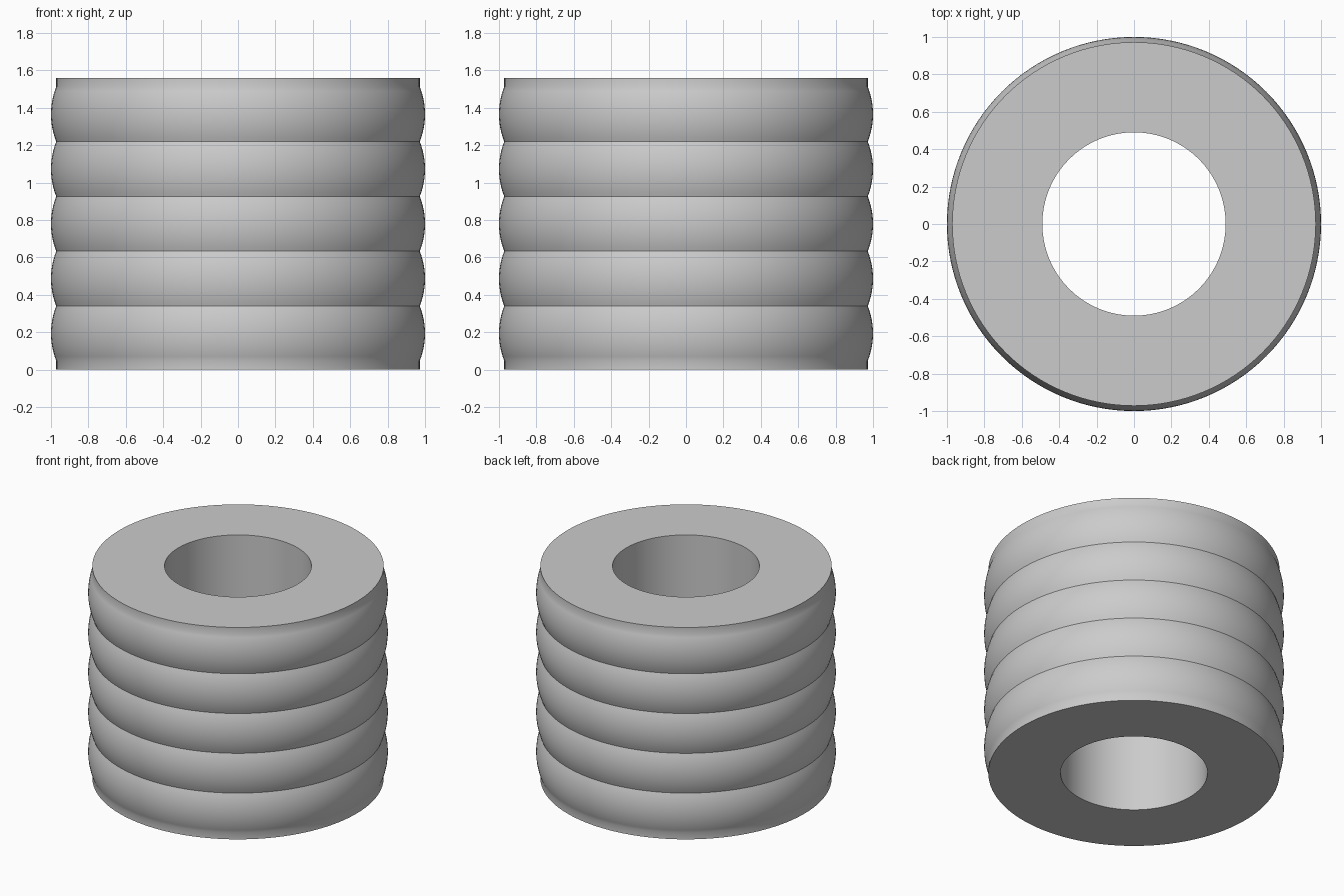
import bpy, bmesh, math

if "Cube" in bpy.data.objects:
    bpy.data.objects.remove(bpy.data.objects["Cube"])

SEGMENTS = 128      # around the axis
BANDS = 5           # bulging rings
STEPS = 12          # points along each bulge
HEIGHT, R_IN, R_EDGE, R_MAX = 1.56, 0.49, 0.972, 1.0
PITCH = 0.293

# Circular arc of each bulge
sag = R_MAX - R_EDGE
arc_r = ((PITCH / 2) ** 2 + sag ** 2) / (2 * sag)
half = math.asin(PITCH / 2 / arc_r)
z_start = (HEIGHT - BANDS * PITCH) / 2

# Closed cross-section: bore, lower rim, bulges, upper rim
profile = [(R_IN, HEIGHT), (R_IN, 0), (R_EDGE, 0), (R_EDGE, z_start)]
for b in range(BANDS):
    mid = z_start + (b + 0.5) * PITCH
    for i in range(1, STEPS + 1):
        a = -half + 2 * half * i / STEPS
        profile.append((R_MAX - arc_r + arc_r * math.cos(a), mid + arc_r * math.sin(a)))
profile.append((R_EDGE, HEIGHT))

# Revolve the cross-section around z
bm = bmesh.new()
rings = []
for s in range(SEGMENTS):
    a = 2 * math.pi * s / SEGMENTS
    rings.append([bm.verts.new((r * math.cos(a), r * math.sin(a), z)) for r, z in profile])
n = len(profile)
for s in range(SEGMENTS):
    p, q = rings[s], rings[(s + 1) % SEGMENTS]
    for i in range(n):
        j = (i + 1) % n
        bm.faces.new((p[i], q[i], q[j], p[j]))
bmesh.ops.recalc_face_normals(bm, faces=bm.faces[:])
mesh = bpy.data.meshes.new("ribbed_sleeve")
bm.to_mesh(mesh)
bm.free()

# Ribbed sleeve in one plain grey
grey = bpy.data.materials.new("plain grey")
grey.diffuse_color = (0.6, 0.6, 0.6, 1)
grey.use_nodes = True
grey.node_tree.nodes["Principled BSDF"].inputs["Base Color"].default_value = grey.diffuse_color
mesh.materials.append(grey)
sleeve = bpy.data.objects.new("ribbed_sleeve", mesh)
bpy.context.collection.objects.link(sleeve)
bpy.context.view_layer.objects.active = sleeve
sleeve.select_set(True)
bpy.ops.object.shade_smooth_by_angle(angle=math.radians(30))
